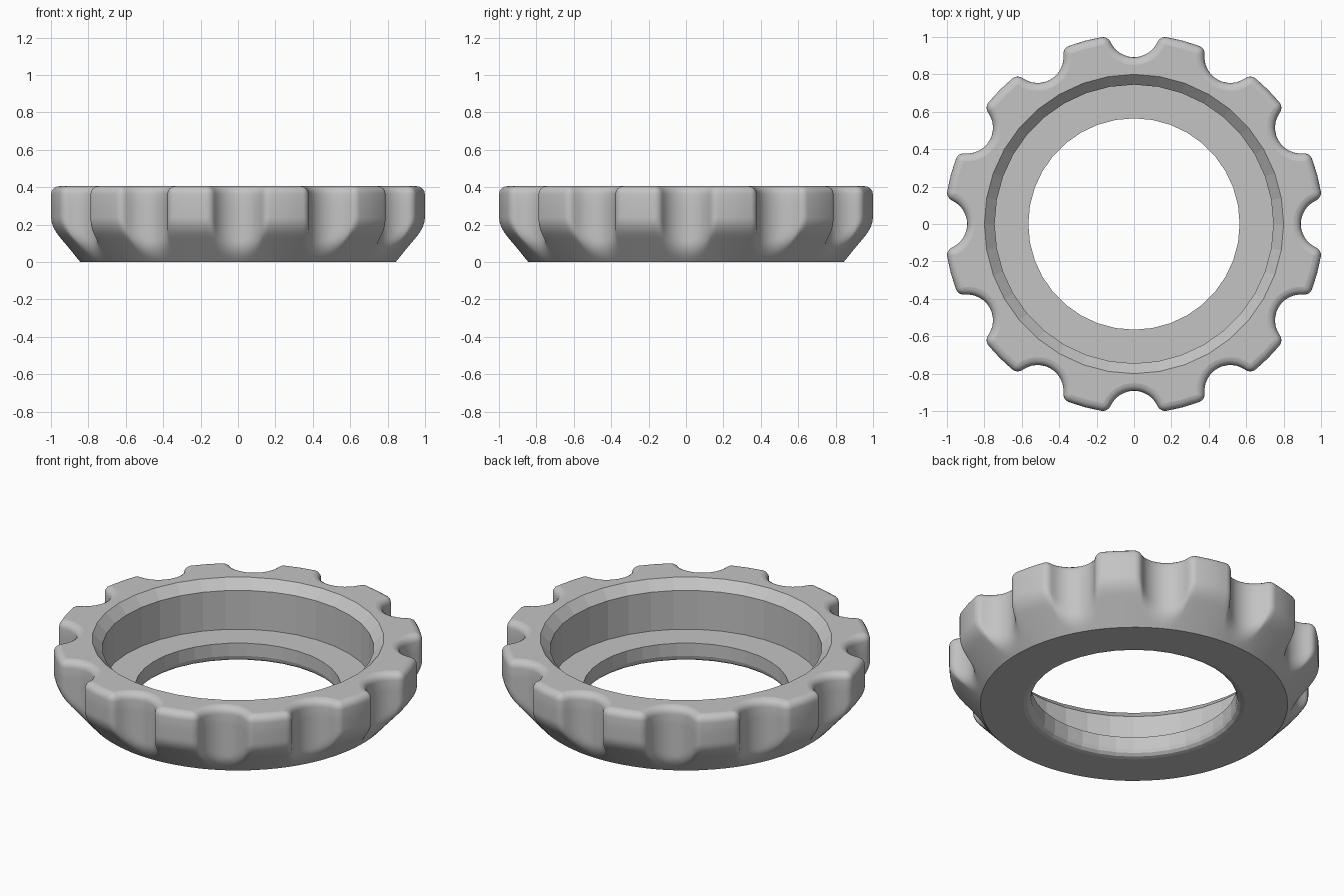
import bpy
import bmesh
from math import sin, cos, pi, atan2, radians, sqrt, hypot

cube = bpy.data.objects.get("Cube")
if cube:
    bpy.data.objects.remove(cube, do_unlink=True)

LOBES = 12
TIP = 1.014        # outer radius of the lobes
NOTCH_X = 1.03     # notch circle centre
NOTCH_R = 0.138
FILLET = 0.045     # rounding of the lobe corners
HEIGHT = 0.405
BEVEL = 0.042
BORE_SIDES = 36


def arc(cx, cy, r, a0, a1, n, skip=0):
    steps = [a0 + (a1 - a0) * i / n for i in range(skip, n + 1)]
    return [(cx + r * cos(a), cy + r * sin(a)) for a in steps]


def outline(inset):
    """Scalloped outline, shrunk inward by inset."""
    reach, span = TIP - FILLET, NOTCH_R + FILLET
    fx = (reach ** 2 + NOTCH_X ** 2 - span ** 2) / (2 * NOTCH_X)
    fy = sqrt(reach ** 2 - fx ** 2)
    touch = atan2(fy, fx - NOTCH_X)
    half = arc(NOTCH_X, 0, NOTCH_R + inset, pi, touch, 6, 1)
    half += arc(fx, fy, FILLET - inset, touch - pi, atan2(fy, fx), 4, 1)
    sector = [(x, -y) for x, y in reversed(half)]
    sector += [(NOTCH_X - NOTCH_R - inset, 0)] + half
    mid = pi / LOBES
    sector.append(((TIP - inset) * cos(mid), (TIP - inset) * sin(mid)))
    points = []
    for k in range(LOBES):
        c, s = cos(2 * pi * k / LOBES), sin(2 * pi * k / LOBES)
        points += [(x * c - y * s, x * s + y * c) for x, y in sector]
    return points


def soft_min(a, b, k=0.045):
    h = max(k - abs(a - b), 0) / k
    return min(a, b) - h * h * k / 4


def under_cone(points, z):
    """Pull points inside the tapered underside."""
    limit = 0.843 + 0.9 * z
    result = []
    for x, y in points:
        r = hypot(x, y)
        f = soft_min(r, limit) / r
        result.append((x * f, y * f))
    return result


bm = bmesh.new()


def add_loop(points, z):
    return [bm.verts.new((x, y, z)) for x, y in points]


def skin(loops, smooth):
    for a, b in zip(loops, loops[1:]):
        for i in range(len(a)):
            j = (i + 1) % len(a)
            bm.faces.new((a[i], a[j], b[j], b[i])).smooth = smooth


def cap(outer, inner):
    """Flat ring between two loops."""
    edges = [bm.edges.get((lp[i - 1], lp[i])) for lp in (outer, inner)
             for i in range(len(lp))]
    bmesh.ops.triangle_fill(bm, edges=edges, use_beauty=True)


# Scalloped outside: tapered underside, straight grip, rounded top edge
base = outline(0)
levels = [0.016 * i for i in range(16)] + [0.3]
outside = [add_loop(under_cone(base, z), z) for z in levels]
for i in range(5):
    a = radians(90 * i / 4)
    outside.append(add_loop(outline(BEVEL * (1 - cos(a))),
                            HEIGHT - BEVEL * (1 - sin(a))))
skin(outside, True)

# Stepped bore: chamfer, wall, ledge, hole and flared bottom lip
bore = [(0.80, HEIGHT), (0.745, 0.35), (0.745, 0.115), (0.565, 0.115)]
bore += [(0.607 - 0.042 * cos(radians(30 * i)), 0.038 * (1 - sin(radians(30 * i))))
         for i in range(4)]
inside = [add_loop(arc(0, 0, r, 0, 2 * pi, BORE_SIDES, 1), z) for r, z in bore]
skin(inside, False)

# Flat top and bottom rings
cap(outside[-1], inside[0])
cap(outside[0], inside[-1])
bmesh.ops.recalc_face_normals(bm, faces=bm.faces[:])

mesh = bpy.data.meshes.new("scalloped_ring")
bm.to_mesh(mesh)
bm.free()
ring = bpy.data.objects.new("scalloped_ring", mesh)
bpy.context.collection.objects.link(ring)

# Smooth the outside only, keeping the bore faceted
flat = [not p.use_smooth for p in mesh.polygons]
bpy.ops.object.select_all(action='DESELECT')
ring.select_set(True)
bpy.context.view_layer.objects.active = ring
bpy.ops.object.shade_smooth_by_angle(angle=radians(35))
for poly, is_flat in zip(mesh.polygons, flat):
    poly.use_smooth = not is_flat

grey = bpy.data.materials.new("light_grey")
grey.use_nodes = True
colour = (0.55, 0.55, 0.55, 1)
grey.diffuse_color = colour
grey.node_tree.nodes["Principled BSDF"].inputs["Base Color"].default_value = colour
mesh.materials.append(grey)
